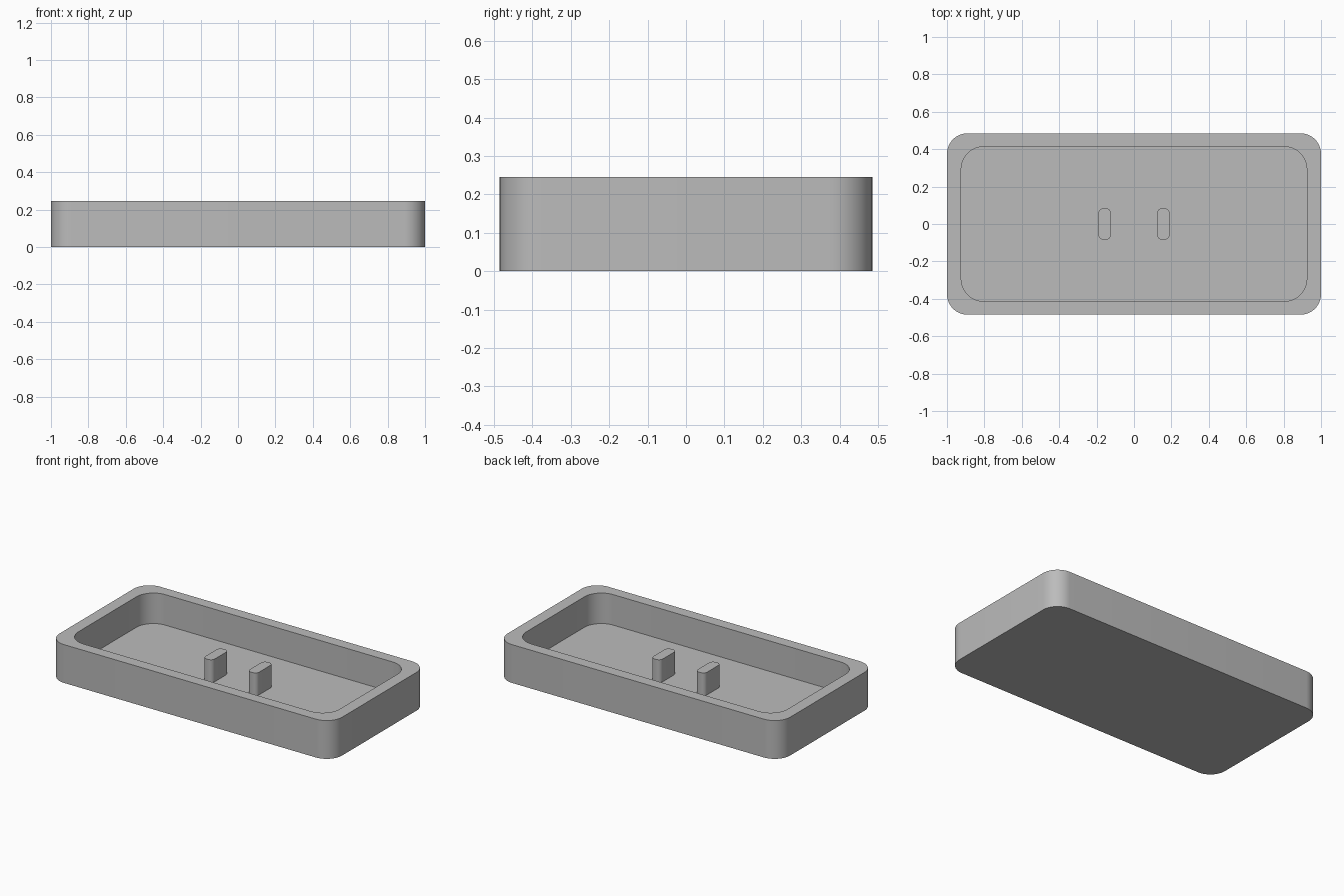
import bpy
import bmesh
import math

cube = bpy.data.objects.get("Cube")
if cube:
    bpy.data.objects.remove(cube, do_unlink=True)

# Single plain grey finish
grey = bpy.data.materials.new("plain_grey")
grey.use_nodes = True
colour = (0.5, 0.5, 0.5, 1)
grey.diffuse_color = colour
grey.node_tree.nodes["Principled BSDF"].inputs["Base Color"].default_value = colour


def rounded_rect(half_x, half_y, radius, steps=12):
    """Outline of a rectangle with rounded corners, anticlockwise."""
    points = []
    for corner, (sx, sy) in enumerate([(1, 1), (-1, 1), (-1, -1), (1, -1)]):
        for i in range(steps + 1):
            a = math.pi / 2 * (corner + i / steps)
            points.append((sx * (half_x - radius) + radius * math.cos(a),
                           sy * (half_y - radius) + radius * math.sin(a)))
    return points


def loft(name, rings, location=(0, 0, 0)):
    """Join (outline, height) rings in order and cap the first and last."""
    bm = bmesh.new()
    loops = [[bm.verts.new((x, y, z)) for x, y in outline] for outline, z in rings]
    for low, high in zip(loops, loops[1:]):
        for i in range(len(low)):
            j = (i + 1) % len(low)
            bm.faces.new((low[i], low[j], high[j], high[i]))
    bm.faces.new(loops[0][::-1])
    bm.faces.new(loops[-1])
    bmesh.ops.recalc_face_normals(bm, faces=bm.faces)
    mesh = bpy.data.meshes.new(name)
    bm.to_mesh(mesh)
    bm.free()
    mesh.materials.append(grey)
    obj = bpy.data.objects.new(name, mesh)
    obj.location = location
    bpy.context.collection.objects.link(obj)
    bpy.ops.object.select_all(action="DESELECT")
    obj.select_set(True)
    bpy.context.view_layer.objects.active = obj
    bpy.ops.object.shade_smooth_by_angle(angle=math.radians(30))
    return obj


HEIGHT = 0.245
FLOOR = 0.05

# Open tray: outer wall, flat rim, inner wall and floor
outer = rounded_rect(1, 0.485, 0.11)
inner = rounded_rect(0.924, 0.413, 0.12)
loft("tray", [(outer, 0), (outer, HEIGHT), (inner, HEIGHT), (inner, FLOOR)])

# Two upright posts on the floor
post = rounded_rect(0.033, 0.084, 0.027, steps=8)
for side, x in (("left", 0.157), ("right", -0.157)):
    loft(side + "_post", [(post, FLOOR), (post, 0.195)], (x, 0, 0))
